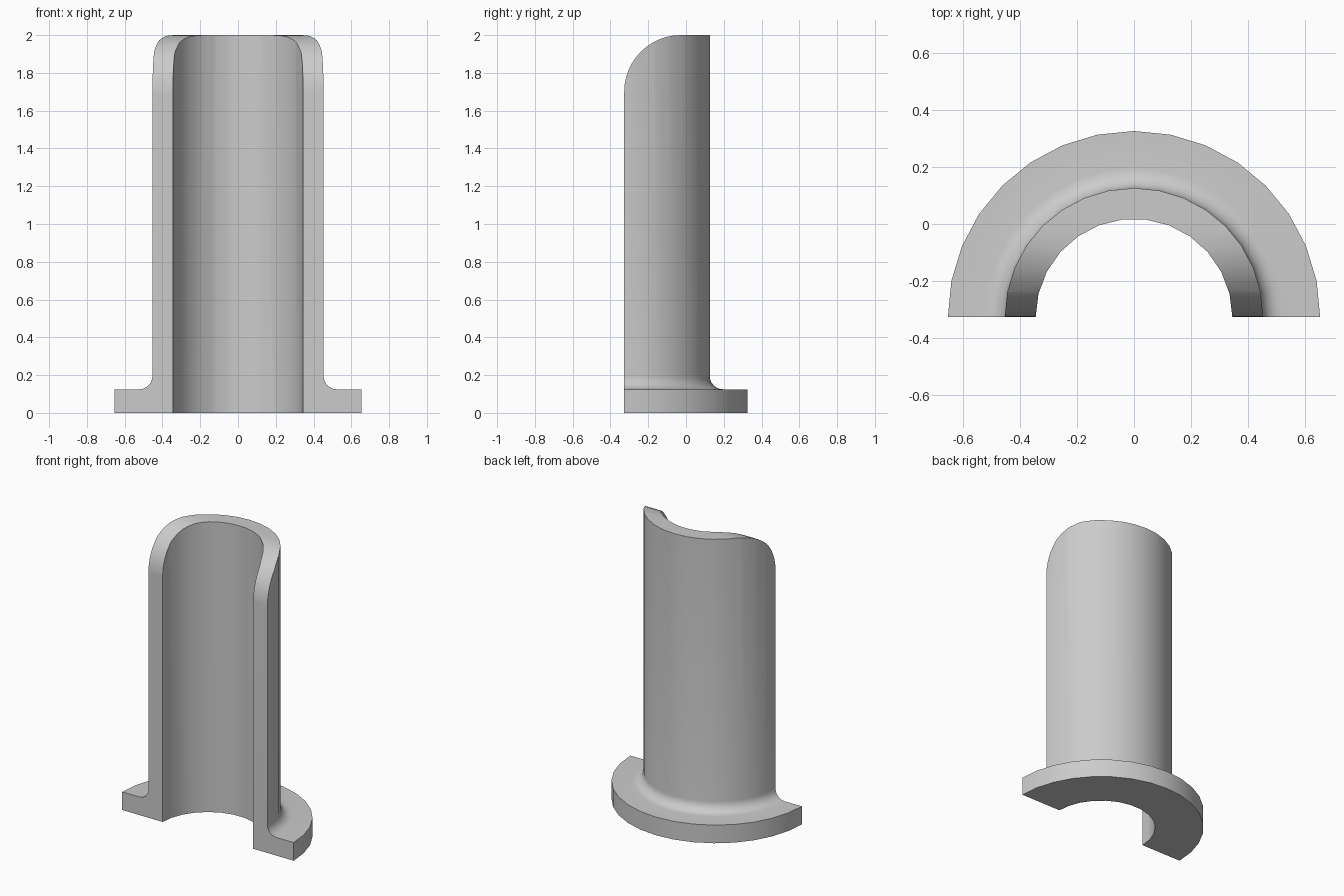
import bpy, bmesh
from math import sin, cos, pi

if "Cube" in bpy.data.objects:
    bpy.data.objects.remove(bpy.data.objects["Cube"], do_unlink=True)

AXIS_Y = -0.327               # flat front plane, also the axis of the tube
HEIGHT = 2.0
FLANGE_R, FLANGE_H = 0.653, 0.125
TUBE_R, BORE_R = 0.453, 0.345
FILLET, CORNER = 0.07, 0.30


def make_object(name, bm):
    bmesh.ops.recalc_face_normals(bm, faces=bm.faces)
    mesh = bpy.data.meshes.new(name)
    bm.to_mesh(mesh)
    bm.free()
    obj = bpy.data.objects.new(name, mesh)
    bpy.context.collection.objects.link(obj)
    return obj


def prism(name, points, direction):
    """Extrude a closed outline into a solid."""
    bm = bmesh.new()
    face = bm.faces.new([bm.verts.new(p) for p in points])
    out = bmesh.ops.extrude_face_region(bm, geom=[face], use_keep_orig=True)
    top = [v for v in out["geom"] if isinstance(v, bmesh.types.BMVert)]
    bmesh.ops.translate(bm, verts=top, vec=direction)
    return make_object(name, bm)


def cut(target, cutter):
    cutter.hide_render = True
    mod = target.modifiers.new("cut", "BOOLEAN")
    mod.operation, mod.solver, mod.object = "DIFFERENCE", "EXACT", cutter
    bpy.context.view_layer.objects.active = target
    bpy.ops.object.modifier_apply(modifier=mod.name)
    bpy.data.objects.remove(cutter, do_unlink=True)


# Half-round body with flange and fillet, revolved through half a turn
profile = [(0, 0), (FLANGE_R, 0), (FLANGE_R, FLANGE_H)]
for i in range(7):
    a = i / 6 * pi / 2
    profile.append((TUBE_R + FILLET * (1 - sin(a)), FLANGE_H + FILLET * (1 - cos(a))))
profile += [(TUBE_R, HEIGHT), (0, HEIGHT)]

bm = bmesh.new()
verts = [bm.verts.new((r, AXIS_Y, z)) for r, z in profile]
edges = [bm.edges.new(pair) for pair in zip(verts, verts[1:])]
bmesh.ops.spin(bm, geom=verts + edges, cent=(0, AXIS_Y, 0), axis=(0, 0, 1),
               angle=pi, steps=16)
bmesh.ops.remove_doubles(bm, verts=bm.verts, dist=0.0001)
bmesh.ops.holes_fill(bm, edges=[e for e in bm.edges if e.is_boundary], sides=0)
body = make_object("flanged_half_sleeve", bm)

# Bore through the full height
bore = [(BORE_R * cos(i * pi / 13), AXIS_Y + BORE_R * sin(i * pi / 13), -0.2)
        for i in range(14)]
bore += [(-BORE_R, AXIS_Y - 0.3, -0.2), (BORE_R, AXIS_Y - 0.3, -0.2)]
cut(body, prism("bore_cutter", bore, (0, 0, HEIGHT + 0.4)))

# Rounded upper front corner
corner = [(-1, AXIS_Y - 0.3, HEIGHT + 0.3), (-1, AXIS_Y - 0.3, HEIGHT - CORNER)]
for i in range(13):
    a = i / 12 * pi / 2
    corner.append((-1, AXIS_Y + CORNER * (1 - cos(a)), HEIGHT - CORNER * (1 - sin(a))))
corner.append((-1, AXIS_Y + CORNER, HEIGHT + 0.3))
cut(body, prism("corner_cutter", corner, (2, 0, 0)))

# Single grey finish
grey = bpy.data.materials.new("plain_grey")
grey.use_nodes = True
colour = (0.6, 0.6, 0.6, 1)
grey.diffuse_color = colour
grey.node_tree.nodes["Principled BSDF"].inputs["Base Color"].default_value = colour
body.data.materials.clear()
body.data.materials.append(grey)

bpy.ops.object.select_all(action="DESELECT")
body.select_set(True)
bpy.context.view_layer.objects.active = body
bpy.ops.object.shade_smooth_by_angle(angle=pi / 6)
